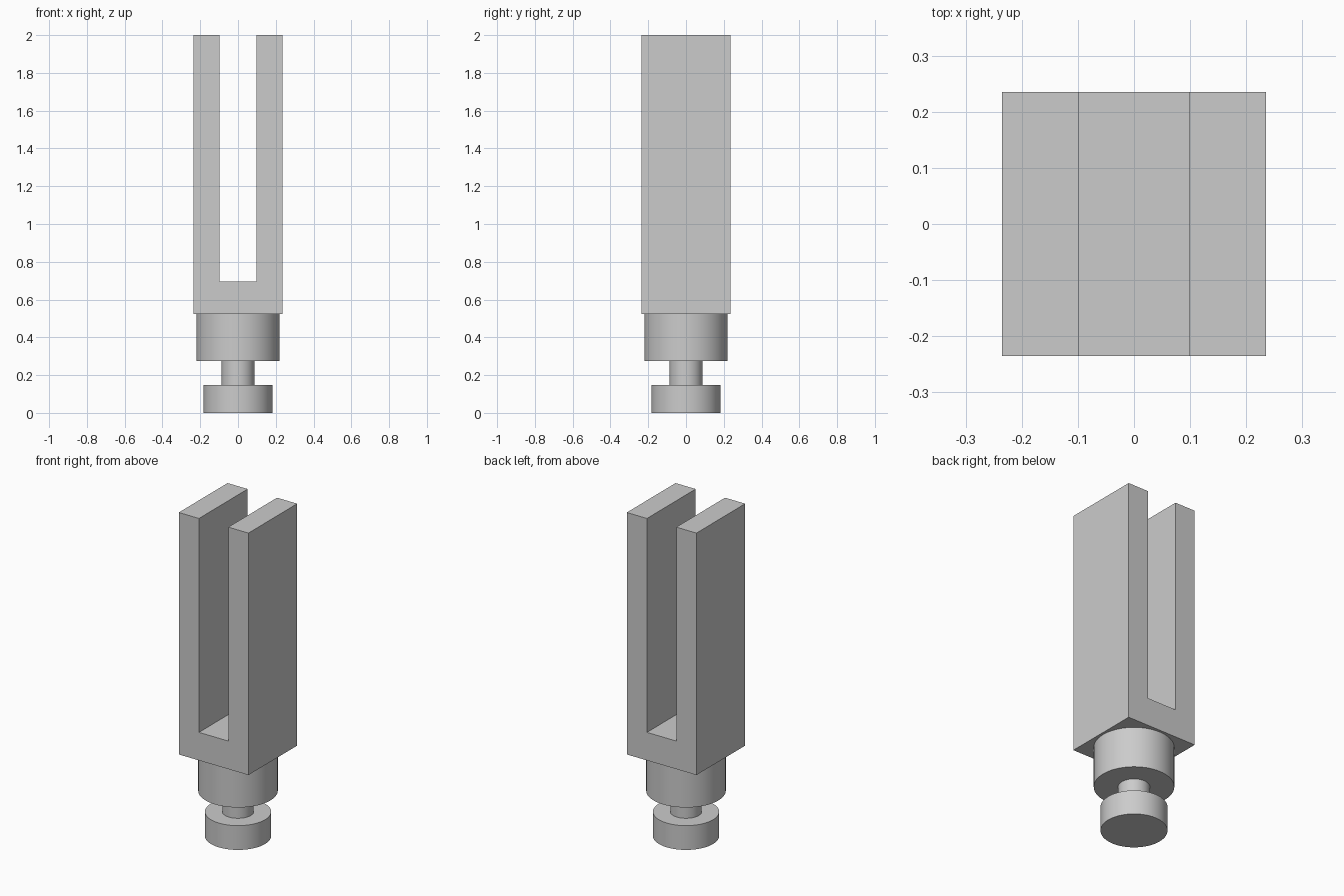
import bpy
import bmesh
import math

default = bpy.data.objects.get("Cube")
if default:
    bpy.data.objects.remove(default, do_unlink=True)

# One grey metal for the whole fitting
metal = bpy.data.materials.new("grey_metal")
GREY = (0.6, 0.6, 0.6, 1)
metal.use_nodes = True
metal.diffuse_color = GREY
metal.node_tree.nodes["Principled BSDF"].inputs["Base Color"].default_value = GREY

HALF = 0.235      # half width of the square fork
SLOT = 0.099      # half width of the slot
FORK_BASE, SLOT_BASE, TOP = 0.524, 0.695, 2.0


def add_object(name, bm):
    bmesh.ops.recalc_face_normals(bm, faces=bm.faces)
    mesh = bpy.data.meshes.new(name)
    bm.to_mesh(mesh)
    bm.free()
    mesh.materials.append(metal)
    obj = bpy.data.objects.new(name, mesh)
    bpy.context.collection.objects.link(obj)
    return obj


def turned(name, radius, bottom, top):
    """Smooth upright cylinder with sharp rims."""
    bpy.ops.mesh.primitive_cylinder_add(
        vertices=64, radius=radius, depth=top - bottom,
        location=(0, 0, (bottom + top) / 2))
    obj = bpy.context.object
    obj.name = obj.data.name = name
    obj.data.materials.append(metal)
    bpy.ops.object.shade_smooth_by_angle(angle=math.radians(30))


# Fork: U-shaped profile extruded from front to back
right_side = [(HALF, FORK_BASE), (HALF, TOP), (SLOT, TOP), (SLOT, SLOT_BASE)]
outline = right_side + [(-x, z) for x, z in reversed(right_side)]
bm = bmesh.new()
front = bm.faces.new([bm.verts.new((x, -HALF, z)) for x, z in outline])
back = bmesh.ops.extrude_face_region(bm, geom=[front], use_keep_orig=True)
bmesh.ops.translate(
    bm, vec=(0, 2 * HALF, 0),
    verts=[g for g in back["geom"] if isinstance(g, bmesh.types.BMVert)])
add_object("fork", bm)

# Turned shank: collar, neck and foot
turned("collar", 0.22, 0.276, FORK_BASE)
turned("neck", 0.087, 0.148, 0.276)
turned("foot", 0.183, 0, 0.148)
